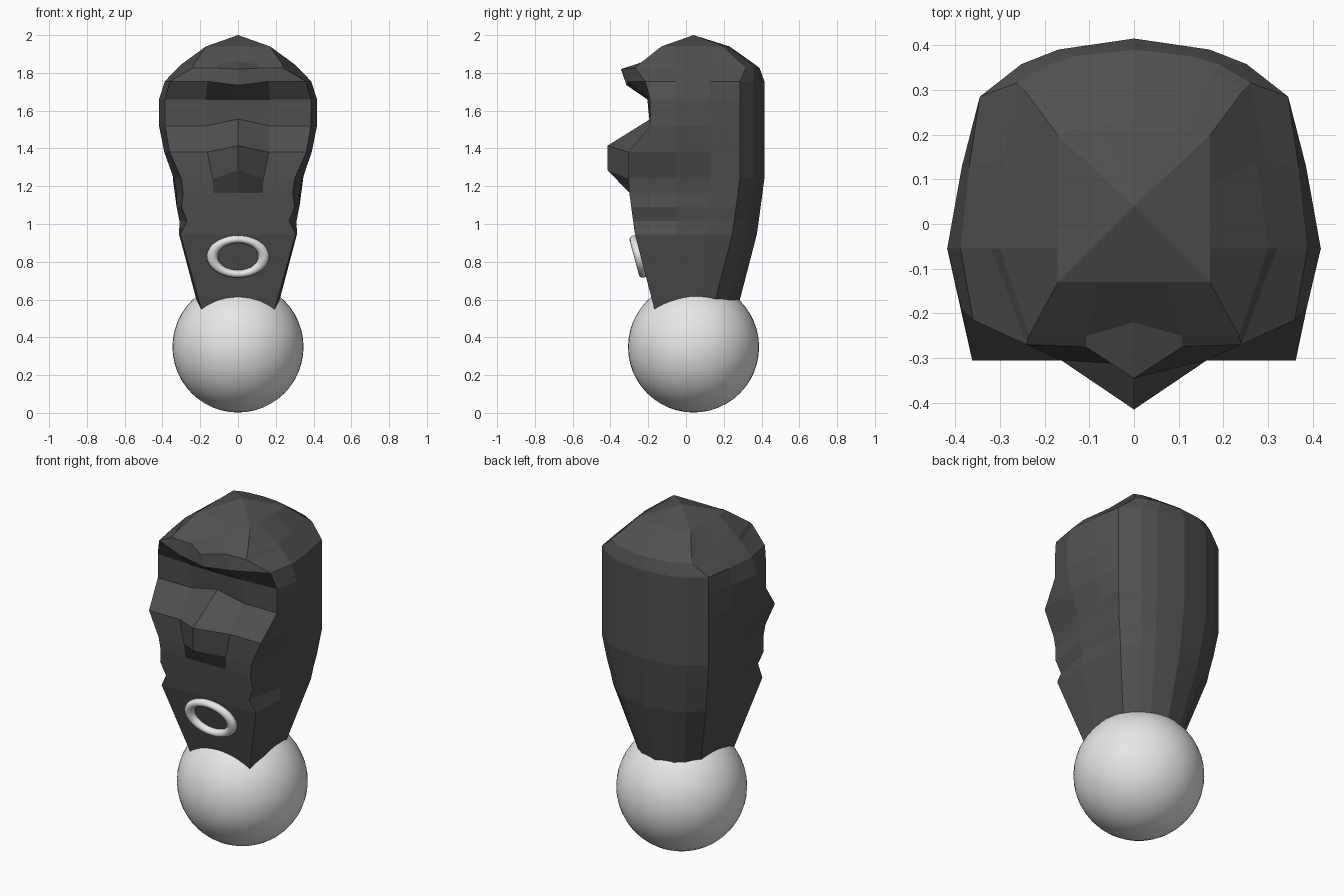
import bpy, bmesh, math

def material(name, v):
    m = bpy.data.materials.new(name)
    m.diffuse_color = (v, v, v, 1)
    return m

dark = material("dark grey", 0.08)
pale = material("pale grey", 0.8)

# Head levels, bottom to top:
# z, centre-front z, front corner x, front corner y, mid-front y, centre-front y,
# side half width, back corner x, back y
LEVELS = [
    (0.45, 0.45, 0.165, -0.14, -0.14, -0.14, 0.18, 0.165, 0.24),
    (0.56, 0.56, 0.197, -0.17, -0.17, -0.17, 0.21, 0.195, 0.275),
    (0.945, 0.945, 0.305, -0.27, -0.27, -0.27, 0.312, 0.30, 0.375),
    (1.015, 1.015, 0.27, -0.28, -0.28, -0.28, 0.31, 0.31, 0.385),
    (1.09, 1.09, 0.30, -0.29, -0.29, -0.29, 0.325, 0.325, 0.395),
    (1.165, 1.165, 0.29, -0.30, -0.30, -0.30, 0.325, 0.335, 0.405),
    (1.24, 1.285, 0.30, -0.305, -0.305, -0.415, 0.34, 0.345, 0.415),
    (1.38, 1.415, 0.362, -0.305, -0.305, -0.415, 0.39, 0.345, 0.415),
    (1.52, 1.555, 0.386, -0.19, -0.19, -0.19, 0.418, 0.345, 0.415),
    (1.66, 1.66, 0.386, -0.19, -0.20, -0.205, 0.418, 0.345, 0.415),
    (1.755, 1.735, 0.36, -0.215, -0.305, -0.315, 0.388, 0.345, 0.415),
    (1.825, 1.82, 0.24, -0.27, -0.275, -0.345, 0.32, 0.26, 0.39),
    (1.845, 1.86, 0.235, -0.25, -0.25, -0.22, 0.30, 0.245, 0.365),
    (1.94, 1.94, 0.17, -0.13, -0.13, -0.13, 0.17, 0.17, 0.23),
]

def ring(level):
    z, zc, xc, yc, ym, y0, ws, xb, yb = level
    drop = 0.13 if z < 1.8 else 0.13 * (xb / 0.345) ** 2
    half = [
        (xb * 0.49, yb - drop * 0.19, z),
        (xb * 0.73, yb - drop * 0.44, z),
        (xb, yb - drop, z),
        (xb * 0.45 + ws * 0.55, 0.45 * (yb - drop), z),
        (ws, -0.055, z),
        (xc, yc, z),
        (min(0.17, xc * 0.45), ym, z),
    ]
    left = [(-x, y, h) for x, y, h in reversed(half)]
    return [(0, yb, z)] + half + [(0, y0, zc)] + left

# Faceted head, lofted through the levels
bm = bmesh.new()
rings = [[bm.verts.new(p) for p in ring(l)] for l in LEVELS]
n = len(rings[0])
for a, b in zip(rings, rings[1:]):
    for i in range(n):
        j = (i + 1) % n
        bm.faces.new((a[i], a[j], b[j], b[i]))
apex = bm.verts.new((0, 0.04, 2.0))
for i in range(n):
    bm.faces.new((rings[-1][i], rings[-1][(i + 1) % n], apex))
bm.faces.new(rings[0])
bmesh.ops.recalc_face_normals(bm, faces=bm.faces)
me = bpy.data.meshes.new("head")
bm.to_mesh(me)
bm.free()
me.materials.append(dark)
bpy.context.collection.objects.link(bpy.data.objects.new("head", me))

# Ball base
bpy.ops.mesh.primitive_uv_sphere_add(segments=48, ring_count=24, radius=0.347,
                                     location=(0, 0.04, 0.349))
ball = bpy.context.object
ball.name = "ball_base"

# Oval ring lying on the sloped chin
bpy.ops.mesh.primitive_torus_add(major_segments=48, minor_segments=12,
                                 major_radius=0.136, minor_radius=0.029,
                                 location=(0, -0.25, 0.828),
                                 rotation=(math.radians(105), 0, 0))
oval = bpy.context.object
oval.name = "chin_ring"
oval.scale = (1, 0.7, 0.85)

for ob in (ball, oval):
    ob.data.materials.append(pale)
    ob.data.polygons.foreach_set("use_smooth", [True] * len(ob.data.polygons))
